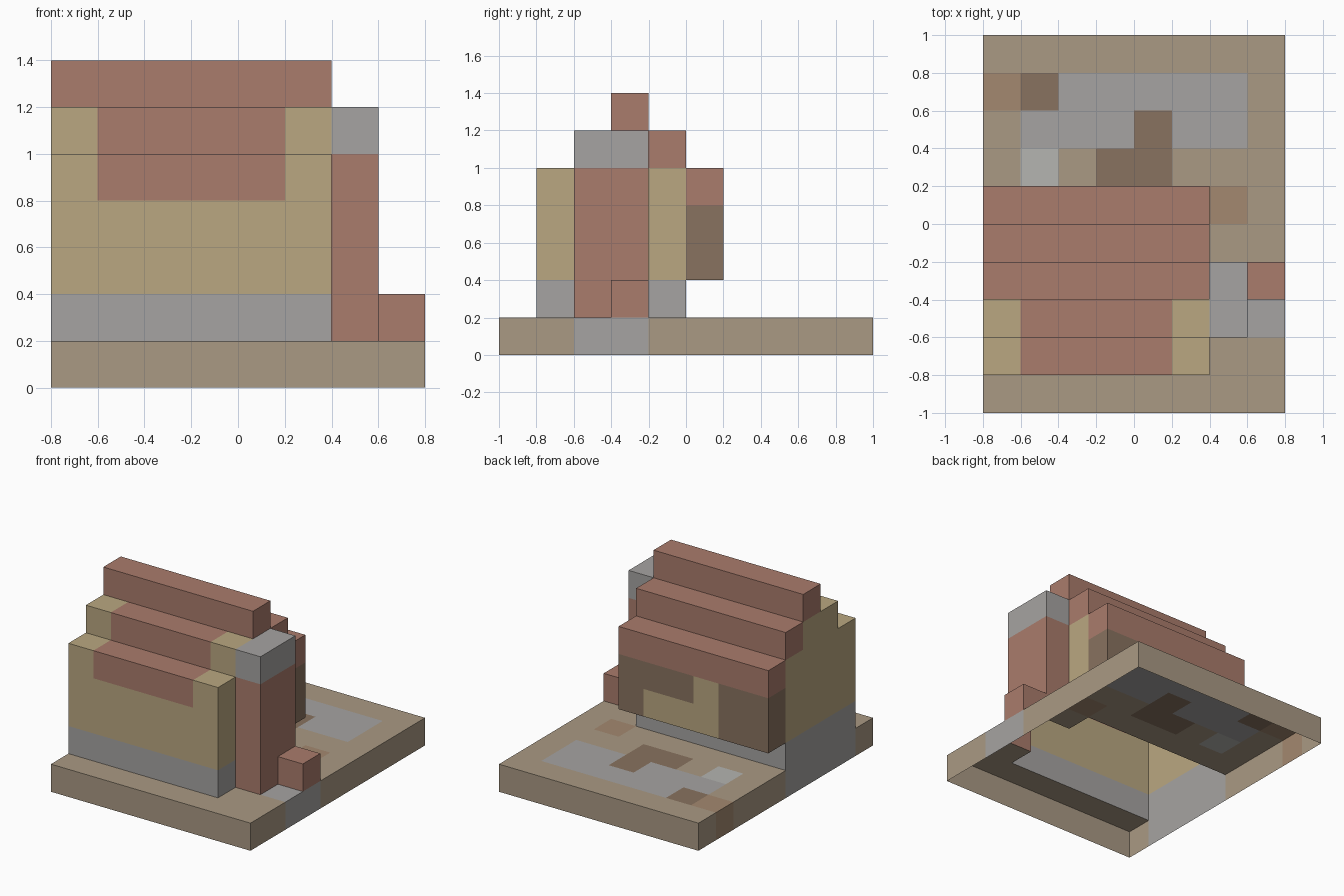
import bpy, bmesh
from mathutils import Vector

if "Cube" in bpy.data.objects:
    bpy.data.objects.remove(bpy.data.objects["Cube"])

U = 0.2                                   # block size
ORIGIN = Vector((-0.8, -1.0, 0.0))
COLORS = {
    "earth": (0.40, 0.32, 0.23, 1), "plaster": (0.49, 0.39, 0.22, 1),
    "brick": (0.40, 0.20, 0.15, 1), "stone": (0.38, 0.37, 0.36, 1),
    "pale_stone": (0.46, 0.46, 0.44, 1), "wood": (0.25, 0.17, 0.115, 1),
    "clay": (0.37, 0.25, 0.16, 1),
}
mats = {}
for name, col in COLORS.items():
    mats[name] = bpy.data.materials.new(name)
    mats[name].diffuse_color = col

cells = {}                                # (i, j, k) -> (part, colour)


def fill(part, color, i0, i1, j0, j1, k0, k1):
    """Fill a box of blocks; upper bounds are exclusive."""
    for i in range(i0, i1):
        for j in range(j0, j1):
            for k in range(k0, k1):
                cells[i, j, k] = (part, color)


# ground slab with paving patches
fill("ground", "earth", 0, 8, 0, 10, 0, 1)
fill("ground", "stone", 0, 6, 1, 5, 0, 1)
fill("ground", "stone", 6, 8, 2, 4, 0, 1)
fill("ground", "stone", 2, 7, 7, 9, 0, 1)
fill("ground", "stone", 1, 2, 7, 8, 0, 1)
fill("ground", "pale_stone", 1, 2, 6, 7, 0, 1)
fill("ground", "clay", 0, 1, 8, 9, 0, 1)
fill("ground", "clay", 6, 7, 5, 6, 0, 1)
fill("ground", "wood", 1, 2, 8, 9, 0, 1)
fill("ground", "wood", 3, 5, 6, 7, 0, 1)
fill("ground", "wood", 4, 5, 7, 8, 0, 1)

# house: stone footing, plaster walls and gable
fill("footing", "stone", 0, 6, 1, 5, 1, 2)
fill("walls", "plaster", 0, 6, 1, 5, 2, 5)
fill("walls", "plaster", 0, 6, 2, 4, 5, 6)

# overhanging rear bay with plaster panels
fill("rear_bay", "wood", 0, 6, 5, 6, 2, 4)
fill("rear_bay", "plaster", 2, 5, 5, 6, 2, 3)
fill("rear_bay", "plaster", 2, 3, 5, 6, 3, 4)

# stepped roof
fill("roof", "brick", 0, 6, 5, 6, 4, 5)
fill("roof", "brick", 0, 6, 4, 5, 5, 6)
fill("roof", "brick", 0, 6, 3, 4, 6, 7)
fill("roof", "brick", 1, 5, 2, 3, 5, 6)
fill("roof", "brick", 1, 5, 1, 2, 4, 5)

# chimney with stone cap, and the small block at its foot
fill("chimney", "brick", 6, 7, 2, 4, 1, 5)
fill("chimney", "stone", 6, 7, 2, 4, 5, 6)
fill("chimney_foot", "brick", 7, 8, 3, 4, 1, 2)


def build(part):
    """Make one part from its exposed block faces; the underside stays open."""
    bm = bmesh.new()
    verts, slots = {}, []

    def vert(p):
        key = tuple(round(c) for c in p)
        if key not in verts:
            verts[key] = bm.verts.new(ORIGIN + Vector(key) * U)
        return verts[key]

    for cell, (owner, color) in cells.items():
        if owner != part:
            continue
        if color not in slots:
            slots.append(color)
        for axis in range(3):
            for sign in (-1, 1):
                n = Vector((0, 0, 0))
                n[axis] = sign
                near = tuple(round(c) for c in Vector(cell) + n)
                if near in cells or near[2] < 0:
                    continue
                a = Vector((0, 0, 0))
                a[(axis + 1) % 3] = 0.5
                b = n.cross(a)
                mid = Vector(cell) + Vector((0.5, 0.5, 0.5)) + n * 0.5
                face = bm.faces.new([vert(mid + d) for d in (-a - b, a - b, a + b, b - a)])
                face.material_index = slots.index(color)
    mesh = bpy.data.meshes.new(part)
    bm.to_mesh(mesh)
    bm.free()
    for s in slots:
        mesh.materials.append(mats[s])
    bpy.context.collection.objects.link(bpy.data.objects.new(part, mesh))


for part in dict.fromkeys(owner for owner, _ in cells.values()):
    build(part)

for m in bpy.data.materials:
    if m.users and not m.is_grease_pencil:
        m.use_nodes = True
        m.node_tree.nodes["Principled BSDF"].inputs["Base Color"].default_value = m.diffuse_color
